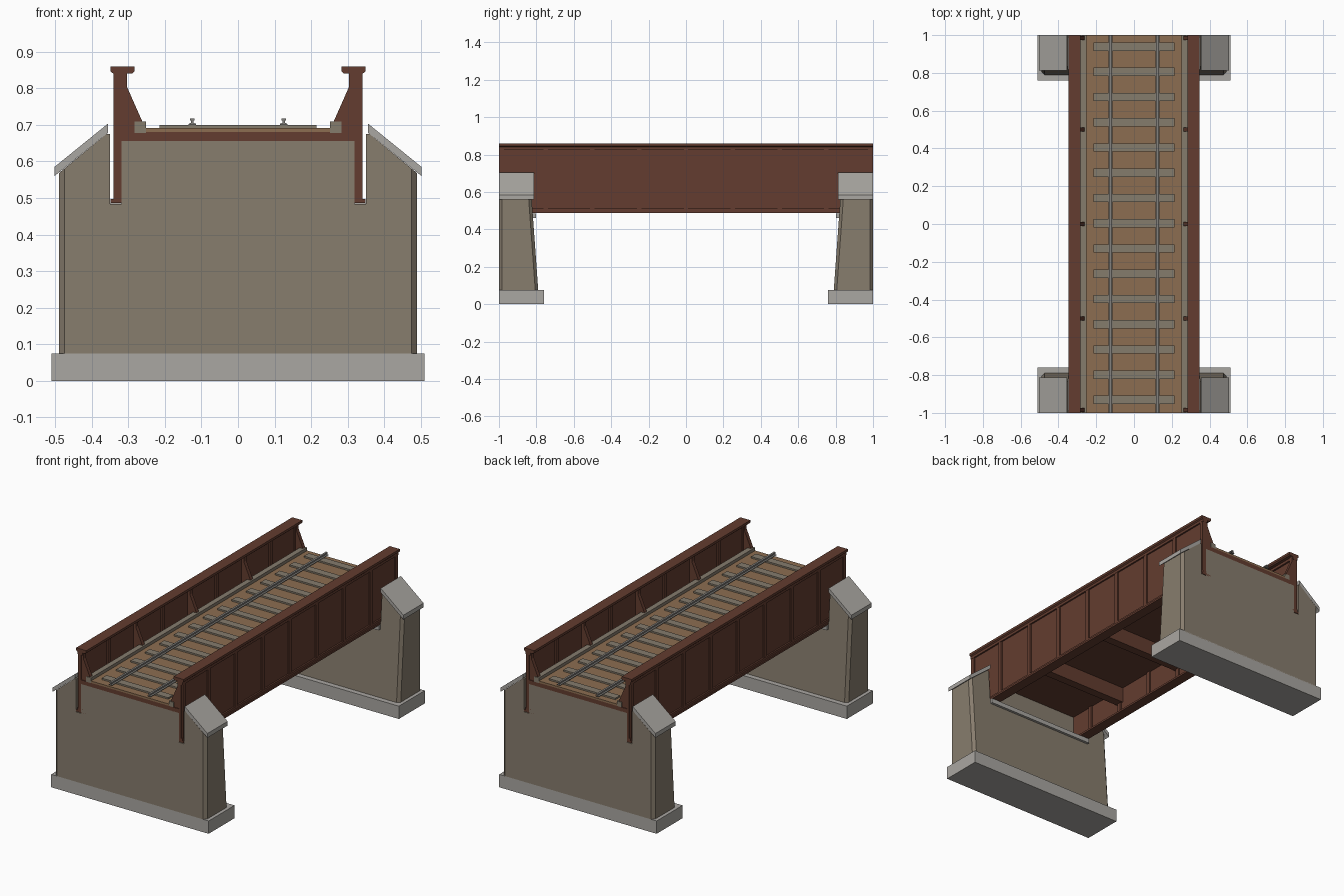
import bpy, bmesh

cube = bpy.data.objects.get("Cube")
if cube:
    bpy.data.objects.remove(cube, do_unlink=True)


def material(name, rgb):
    m = bpy.data.materials.new(name)
    m.use_nodes = True
    color = (*rgb, 1)
    m.diffuse_color = color
    m.node_tree.nodes["Principled BSDF"].inputs["Base Color"].default_value = color
    return m


STEEL = material("rust brown steel", (0.125, 0.046, 0.029))
STONE = material("tan grey wall", (0.245, 0.205, 0.155))
CONCRETE = material("light grey concrete", (0.40, 0.385, 0.36))
DECKING = material("tan decking", (0.265, 0.155, 0.083))
TIMBER = material("grey brown timber", (0.235, 0.2, 0.152))
RAIL = material("rail grey", (0.23, 0.22, 0.205))


def finish(name, bm, mat):
    bmesh.ops.recalc_face_normals(bm, faces=bm.faces)
    mesh = bpy.data.meshes.new(name)
    bm.to_mesh(mesh)
    bm.free()
    mesh.materials.append(mat)
    obj = bpy.data.objects.new(name, mesh)
    bpy.context.collection.objects.link(obj)
    return obj


def prism(bm, profile, y0, y1):
    """Extrude an x-z profile along y; return the new vertices."""
    face = bm.faces.new([bm.verts.new((x, y0, z)) for x, z in profile])
    made = bmesh.ops.extrude_face_region(bm, geom=[face])["geom"]
    tip = [v for v in made if isinstance(v, bmesh.types.BMVert)]
    bmesh.ops.translate(bm, verts=tip, vec=(0, y1 - y0, 0))
    return tip


def block(bm, x0, x1, y0, y1, z0, z1):
    prism(bm, [(x0, z0), (x1, z0), (x1, z1), (x0, z1)], y0, y1)


def box(name, mat, *size):
    bm = bmesh.new()
    block(bm, *size)
    return finish(name, bm, mat)


def flip(profile, s):
    return [(s * x, z) for x, z in profile]


# Abutments, one at each end
half = [(0.49, 0.07), (0.49, 0.568), (0.36, 0.675), (0.35, 0.675), (0.35, 0.484)]
cap = [(0.355, 0.704), (0.502, 0.585), (0.502, 0.56), (0.355, 0.679)]
for e, end in ((-1, "front"), (1, "back")):
    box(end + "_footing", CONCRETE, -0.51, 0.51, e * 0.76, e, 0, 0.075)

    # Wall with wing walls, battered inner face and chamfered corners
    bm = bmesh.new()
    for v in prism(bm, half + flip(half[::-1], -1), e, e * 0.79):
        v.co.y = e * (0.79 + 0.072 * (v.co.z - 0.075))
    corners = [ed for ed in bm.edges
               if all(abs(v.co.x) > 0.48 for v in ed.verts)
               and abs(ed.verts[0].co.z - ed.verts[1].co.z) > 0.3]
    bmesh.ops.bevel(bm, geom=corners, offset=0.016, segments=1, affect="EDGES")
    finish(end + "_abutment_wall", bm, STONE)
    box(end + "_backwall", STONE, -0.318, 0.318, e * 0.9, e, 0.48, 0.656)

    # Bearing shelf and sloping wing caps
    box(end + "_bearing_shelf", CONCRETE, -0.35, 0.35, e * 0.803, e * 0.985, 0.46, 0.486)
    for s, side in ((-1, "right"), (1, "left")):
        bm = bmesh.new()
        prism(bm, flip(cap, s), e, e * 0.813)
        finish(f"{end}_{side}_wing_cap", bm, CONCRETE)

# Plate girders with flanges, stiffeners and inner knee braces
top_flange = [(0.283, 0.86), (0.283, 0.846), (0.29, 0.84), (0.341, 0.84),
              (0.348, 0.846), (0.348, 0.86)]
knee = [(0.318, 0.84), (0.304, 0.84), (0.304, 0.805), (0.262, 0.71),
        (0.262, 0.68), (0.318, 0.68)]
for s, side in ((-1, "right"), (1, "left")):
    bm = bmesh.new()
    block(bm, s * 0.318, s * 0.332, -1, 1, 0.487, 0.85)
    prism(bm, flip(top_flange, s), -1, 1)
    block(bm, s * 0.308, s * 0.341, -1, 1, 0.825, 0.842)
    block(bm, s * 0.288, s * 0.348, -1, 1, 0.487, 0.498)
    block(bm, s * 0.305, s * 0.341, -1, 1, 0.497, 0.512)
    for i in range(-4, 5):
        y = i * 0.25 if abs(i) < 4 else i * 0.246
        block(bm, s * 0.31, s * 0.34, y - 0.012, y + 0.012, 0.49, 0.845)
    finish(side + "_girder", bm, STEEL)

    bm = bmesh.new()
    for y in (-0.985, -0.5, 0, 0.5, 0.985):
        prism(bm, flip(knee, s), y - 0.011, y + 0.011)
    finish(side + "_knee_braces", bm, STEEL)

    box(side + "_deck_curb", TIMBER, s * 0.252, s * 0.283, -1, 1, 0.678, 0.709)

# Floor: cross beams, plate and decking
bm = bmesh.new()
for y in (-0.5, 0, 0.5):
    block(bm, -0.32, 0.32, y - 0.025, y + 0.025, 0.565, 0.657)
finish("floor_beams", bm, STEEL)
box("floor_plate", STEEL, -0.32, 0.32, -1, 1, 0.655, 0.68)
box("decking", DECKING, -0.253, 0.253, -1, 1, 0.679, 0.691)

# Track: sleepers and two rails
bm = bmesh.new()
for i in range(15):
    y = (i - 7) * 0.1336 + 0.004
    block(bm, -0.215, 0.215, y - 0.022, y + 0.022, 0.69, 0.7)
finish("sleepers", bm, TIMBER)

rail_half = [(0.01, 0.7), (0.01, 0.703), (0.003, 0.706), (0.003, 0.711),
             (0.006, 0.713), (0.006, 0.717)]
for s, side in ((-1, "right"), (1, "left")):
    bm = bmesh.new()
    outline = rail_half + flip(rail_half[::-1], -1)
    prism(bm, [(x + s * 0.125, z) for x, z in outline], -1, 1)
    finish(side + "_rail", bm, RAIL)
